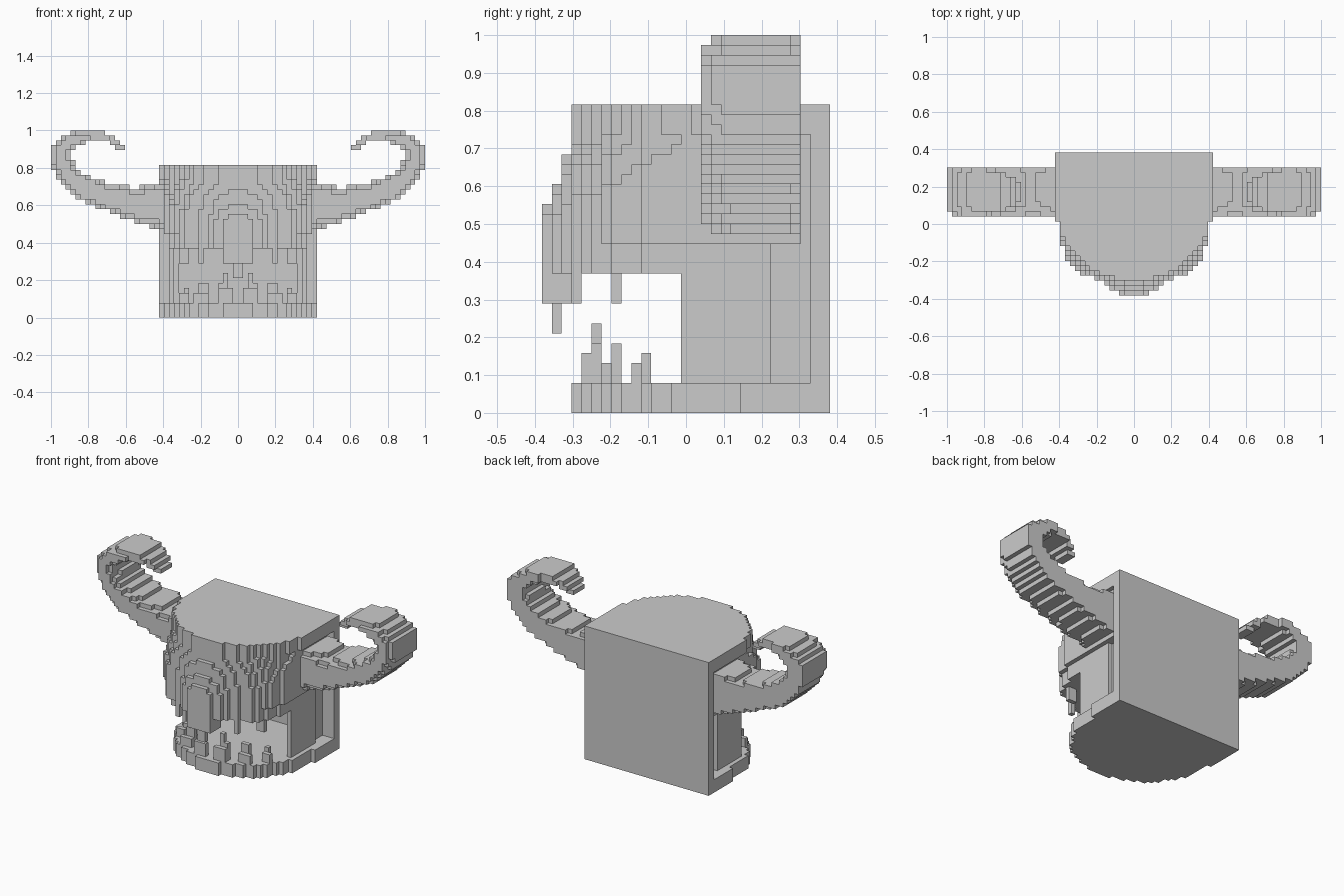
import bpy, bmesh, math
from mathutils import Vector

if "Cube" in bpy.data.objects:
    bpy.data.objects.remove(bpy.data.objects["Cube"])

V = 2 / 76          # block size
Y0 = -14.5          # front edge of the grid, in blocks
DIRS = {(1, 0, 0): [(1, 0, 0), (1, 1, 0), (1, 1, 1), (1, 0, 1)],
        (-1, 0, 0): [(0, 0, 0), (0, 0, 1), (0, 1, 1), (0, 1, 0)],
        (0, 1, 0): [(0, 1, 0), (0, 1, 1), (1, 1, 1), (1, 1, 0)],
        (0, -1, 0): [(0, 0, 0), (1, 0, 0), (1, 0, 1), (0, 0, 1)],
        (0, 0, 1): [(0, 0, 1), (1, 0, 1), (1, 1, 1), (0, 1, 1)],
        (0, 0, -1): [(0, 0, 0), (0, 1, 0), (1, 1, 0), (1, 0, 0)]}


def mirror(cells):
    return cells | {(-1 - i, j, k) for i, j, k in cells}


def box(i0, i1, j0, j1, k0, k1):
    return {(i, j, k) for i in range(i0, i1) for j in range(j0, j1) for k in range(k0, k1)}


def blocks(name, half):
    """Skin a set of blocks (right half, mirrored) and merge flat areas."""
    cells = mirror(half)
    bm = bmesh.new()
    corner = {}

    def vert(p):
        if p not in corner:
            corner[p] = bm.verts.new((p[0] * V, (p[1] + Y0) * V, p[2] * V))
        return corner[p]

    for c in sorted(cells):
        for d, quad in DIRS.items():
            if tuple(a + b for a, b in zip(c, d)) not in cells:
                bm.faces.new([vert(tuple(a + b for a, b in zip(c, q))) for q in quad])
    bmesh.ops.dissolve_limit(bm, angle_limit=0.02, verts=bm.verts[:], edges=bm.edges[:])
    me = bpy.data.meshes.new(name)
    bm.to_mesh(me)
    bm.free()
    ob = bpy.data.objects.new(name, me)
    bpy.context.collection.objects.link(ob)
    return ob


def plate_half(j, r=16, centre=19):
    """Half width of the round-fronted top and floor plates in row j."""
    dy = max(0, centre - (j + 0.5))
    return round(math.sqrt(max(0, r ** 2 - dy ** 2)))


# back, top and floor plates
blocks("back_plate", box(0, 16, 27, 29, 0, 31))
blocks("top_plate", {c for j in range(3, 27) for c in box(0, plate_half(j), j, j + 1, 28, 31)})
blocks("floor_plate", {c for j in range(3, 27)
                       for c in box(0, 16 if j > 19 else plate_half(j, 15.4, 18.5), j, j + 1, 0, 3)})

# thin side walls of the hollow mouth
blocks("mouth_wall", box(13, 14, 14, 23, 3, 15) | box(12, 13, 23, 27, 3, 15))

# bulging face, one arch per row from the nose back
WIDTH = [3, 5, 6, 8, 11, 12, 13, 14, 14, 14, 15, 15, 15, 15]
TOP = [21, 23, 26, 28.5, 30, 31, 33, 34, 36, 38, 40, 42, 44, 46]
head = set()
for j, (w, t) in enumerate(zip(WIDTH, TOP)):
    for k in range(14, 28):
        up = max(0, (k + 0.5 - 17) / (t - 17))
        if up < 1:
            n = max(1, round(w * (1 - up ** 2.6) ** 0.5))
            if j > 5 and k < 17:          # undercut cheeks
                n -= 1
            head |= box(0, n, j, j + 1, k, k + 1)
head |= box(0, 15, 14, 26, 17, 28) | box(0, 14, 14, 23, 14, 17) | box(0, 13, 23, 27, 14, 28)
blocks("head", head)

# upper teeth: front fang, lip and side fangs
blocks("upper_tooth", box(0, 1, 1, 2, 8, 14) | box(0, 3, 0, 4, 11, 14)
       | box(7, 8, 3, 4, 11, 14) | box(10, 12, 7, 8, 11, 14))

# lower teeth: three stepped spikes on each side
blocks("lower_tooth", box(1, 4, 4, 5, 3, 6) | box(2, 4, 5, 6, 3, 7) | box(2, 3, 5, 6, 7, 9)
       | box(6, 9, 6, 7, 3, 5) | box(6, 8, 7, 8, 3, 7)
       | box(10, 12, 9, 10, 3, 5) | box(10, 11, 10, 11, 3, 6))

# curled horns: path points as x, z, thickness radius, depth radius
PATH = [(.37, .59, .126, .135), (.45, .597, .111, .135), (.55, .605, .088, .135),
        (.70, .645, .072, .135), (.82, .69, .066, .135), (.90, .75, .06, .135),
        (.945, .83, .054, .135), (.95, .89, .049, .135), (.895, .942, .043, .13),
        (.82, .972, .030, .125), (.74, .98, .023, .11), (.67, .95, .02, .09),
        (.62, .91, .019, .05)]
fine = []
for a, b in zip(PATH, PATH[1:]):
    fine += [Vector(a).lerp(Vector(b), s / 12) for s in range(12)]
fine.append(Vector(PATH[-1]))
horn = set()
for i in range(14, 38):
    for k in range(17, 38):
        x, z = (i + 0.5) * V, (k + 0.5) * V
        near = min(fine, key=lambda p: math.hypot(p[0] - x, p[1] - z) / p[2])
        d = math.hypot(near[0] - x, near[1] - z) / near[2]
        for j in range(16, 26):
            y = ((j + 0.5 + Y0) * V - 0.171) / near[3]
            # front edge is rounded, back edge is nearly flat
            if d ** 3 + abs(y) ** (3.2 if y < 0 else 12) <= 1:
                horn.add((i, j, k))
blocks("horns", horn)
